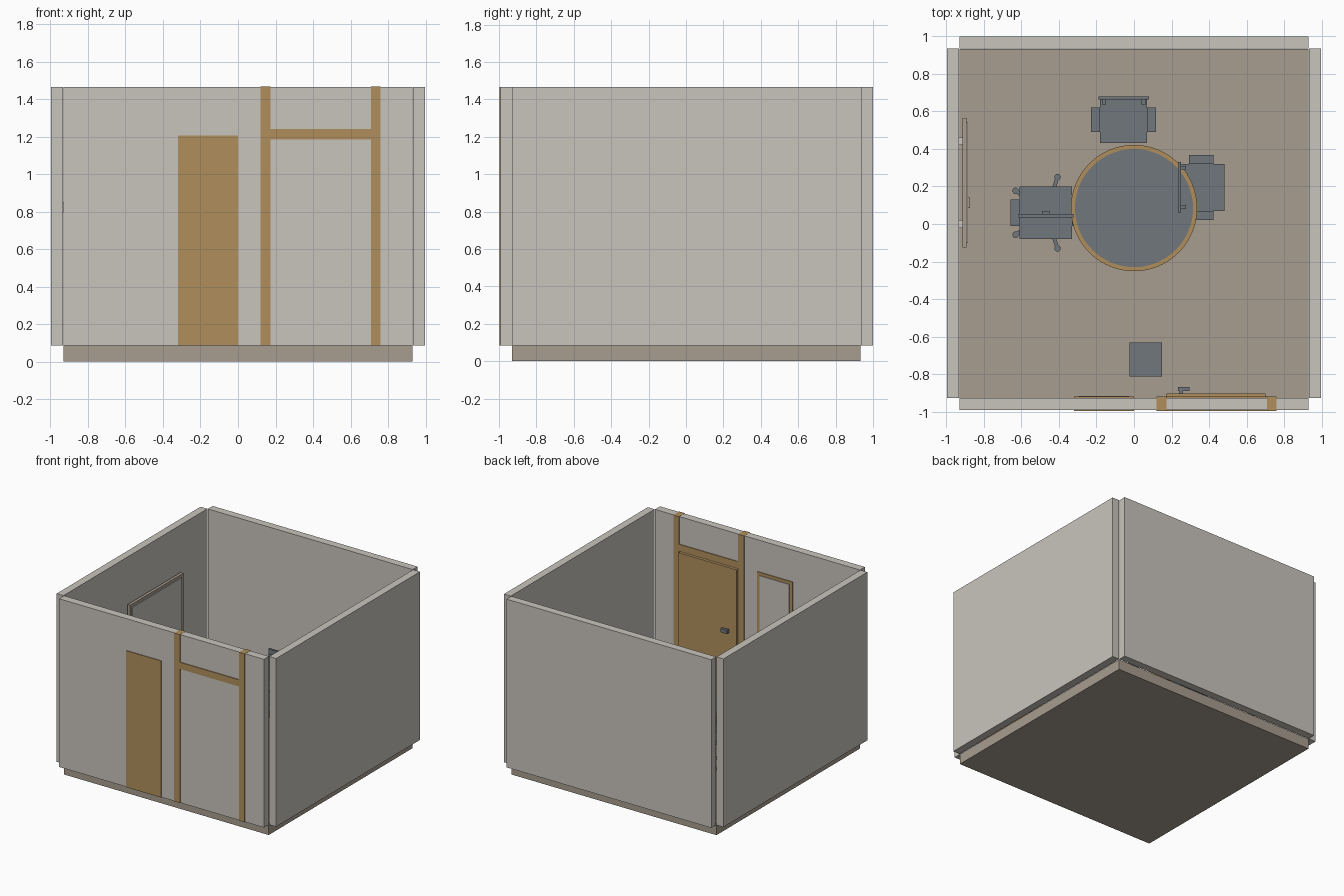
import bpy
import bmesh
from math import cos, sin, pi, radians
from mathutils import Matrix, Vector

cube = bpy.data.objects.get("Cube")
if cube:
    bpy.data.objects.remove(cube, do_unlink=True)


def material(name, hex_code):
    def linear(c):
        return c / 12.92 if c <= 0.04045 else ((c + 0.055) / 1.055) ** 2.4
    rgb = [linear(int(hex_code[i:i + 2], 16) / 255) for i in (0, 2, 4)]
    mat = bpy.data.materials.new(name)
    mat.use_nodes = True
    mat.diffuse_color = (*rgb, 1)
    mat.node_tree.nodes["Principled BSDF"].inputs["Base Color"].default_value = (*rgb, 1)
    return mat


PLASTER = material("plaster", "c9c5be")
TAN = material("tan floor", "a99e90")
WOOD = material("wood", "b08f5c")
SLATE = material("slate grey", "70777c")


def finish(name, bm, mat, place=None):
    if place:
        bm.transform(place)
    mesh = bpy.data.meshes.new(name)
    bm.to_mesh(mesh)
    bm.free()
    mesh.materials.append(mat)
    obj = bpy.data.objects.new(name, mesh)
    bpy.context.collection.objects.link(obj)
    return obj


def box(name, xs, ys, zs, mat, place=None):
    """Box given by its low and high limit on each axis."""
    bm = bmesh.new()
    bmesh.ops.create_cube(bm, size=1)
    for v in bm.verts:
        v.co = [a[0] if c < 0 else a[1] for c, a in zip(v.co, (xs, ys, zs))]
    return finish(name, bm, mat, place)


def disc(name, centre, radius, zs, mat, place=None, sides=48):
    bm = bmesh.new()
    bmesh.ops.create_cone(bm, cap_ends=True, segments=sides, radius1=radius,
                          radius2=radius, depth=zs[1] - zs[0])
    bm.transform(Matrix.Translation((*centre, sum(zs) / 2)))
    obj = finish(name, bm, mat, place)
    for p in obj.data.polygons:
        p.use_smooth = abs(p.normal.z) < 0.5
    for e in obj.data.edges:
        a, b = (obj.data.vertices[i].co.z for i in e.vertices)
        e.use_edge_sharp = abs(a - b) < 1e-5
    return obj


# Floor and the four walls, with open notches at the corners
FLOOR, TOP = 0.085, 1.465
WALL = (FLOOR, TOP)
box("floor", (-0.93, 0.93), (-0.93, 0.933), (0, FLOOR), TAN)
box("front_wall", (-0.93, 0.93), (-0.992, -0.927), WALL, PLASTER)
box("back_wall", (-0.93, 0.93), (0.937, 1.0), WALL, PLASTER)
for name, s in (("right_wall", -1), ("left_wall", 1)):
    box(name, sorted((s * 0.934, s * 0.996)), (-0.928, 0.937), WALL, PLASTER)

# Door frame, showing on both faces of the front wall
THROUGH = (-0.998, -0.921)
box("door_post_inner", (0.12, 0.172), THROUGH, (FLOOR, TOP + 0.001), WOOD)
box("door_post_outer", (0.708, 0.76), THROUGH, (FLOOR, TOP + 0.001), WOOD)
box("door_lintel", (0.172, 0.708), THROUGH, (1.185, 1.24), WOOD)
box("door_leaf", (0.172, 0.70), (-0.927, -0.903), (FLOOR, 1.18), WOOD)
box("door_handle_neck", (0.24, 0.26), (-0.903, -0.885), (0.655, 0.675), SLATE)
box("door_handle", (0.235, 0.295), (-0.89, -0.868), (0.65, 0.68), SLATE)

# Side panel by the door: solid outside, framed pane inside
box("side_panel", (-0.32, 0), THROUGH, (FLOOR, 1.205), WOOD)
box("side_pane", (-0.295, -0.027), (-0.921, -0.916), (0.11, 1.18), PLASTER)

# Board on the right-hand wall
box("board_frame", (-0.915, -0.892), (-0.125, 0.565), (0.55, 1.09), TAN)
box("board_face", (-0.892, -0.886), (-0.1, 0.54), (0.575, 1.065), PLASTER)
box("board_catch", (-0.886, -0.875), (0.085, 0.14), (0.6, 0.63), TAN)
for y in (0.0, 0.44):
    box("board_mount", (-0.934, -0.915), (y - 0.02, y + 0.02), (0.8, 0.85), PLASTER)

# Round table
TABLE = (0, 0.085)
disc("table_rim", TABLE, 0.337, (0.472, 0.5), WOOD, sides=64)
disc("table_top", TABLE, 0.315, (0.5, 0.504), SLATE, sides=64)
disc("table_column", TABLE, 0.035, (0.1, 0.472), SLATE)
disc("table_foot", TABLE, 0.17, (FLOOR, 0.1), SLATE)


def arms(place, half, front, back):
    for s in (-1, 1):
        box("chair_arm", sorted((s * half, s * (half + 0.048))), (front, back),
            (0.435, 0.455), SLATE, place)
        mid = (front + back) / 2
        box("chair_arm_support", sorted((s * half, s * (half + 0.02))),
            (mid - 0.015, mid + 0.015), (0.33, 0.435), SLATE, place)


# Armchairs, built facing -y with the back at y = 0
def armchair(place):
    box("chair_seat", (-0.125, 0.125), (-0.245, -0.012), (0.32, 0.355), SLATE, place)
    box("chair_back", (-0.135, 0.135), (-0.012, 0.003), (0.4, 0.62), SLATE, place)
    arms(place, 0.125, -0.187, -0.055)
    for s in (-1, 1):
        x = s * 0.105
        box("chair_front_leg", (x - 0.01, x + 0.01), (-0.235, -0.215),
            (FLOOR, 0.32), SLATE, place)
        box("chair_rear_leg", (x - 0.01, x + 0.01), (-0.04, -0.012),
            (FLOOR, 0.58), SLATE, place)


armchair(Matrix.Translation((-0.055, 0.677, 0)))
armchair(Matrix.Translation((0.238, 0.195, 0)) @ Matrix.Rotation(radians(90), 4, "Z"))

# Swivel chair on a five-armed base
swivel = Matrix.Translation((-0.47, 0.06, 0))
box("swivel_seat", (-0.14, 0.14), (-0.14, 0.14), (0.32, 0.36), SLATE, swivel)
box("swivel_back", (-0.147, 0.147), (-0.025, -0.008), (0.4, 0.62), SLATE, swivel)
box("swivel_back_spine", (-0.02, 0.02), (-0.008, 0.01), (0.36, 0.56), SLATE, swivel)
arms(swivel, 0.14, -0.07, 0.07)
disc("swivel_column", (0, 0), 0.022, (0.13, 0.32), SLATE, swivel, 20)
for i in range(5):
    turn = swivel @ Matrix.Rotation(i * 2 * pi / 5, 4, "Z")
    box("swivel_base_arm", (0, 0.2), (-0.01, 0.01), (0.125, 0.145), SLATE, turn)
    disc("swivel_caster", (0.2, 0), 0.017, (FLOOR, 0.145), SLATE, turn, 16)

# Low cabinet near the entrance
box("low_cabinet", (-0.025, 0.15), (-0.812, -0.633), (FLOOR, 0.35), SLATE)
